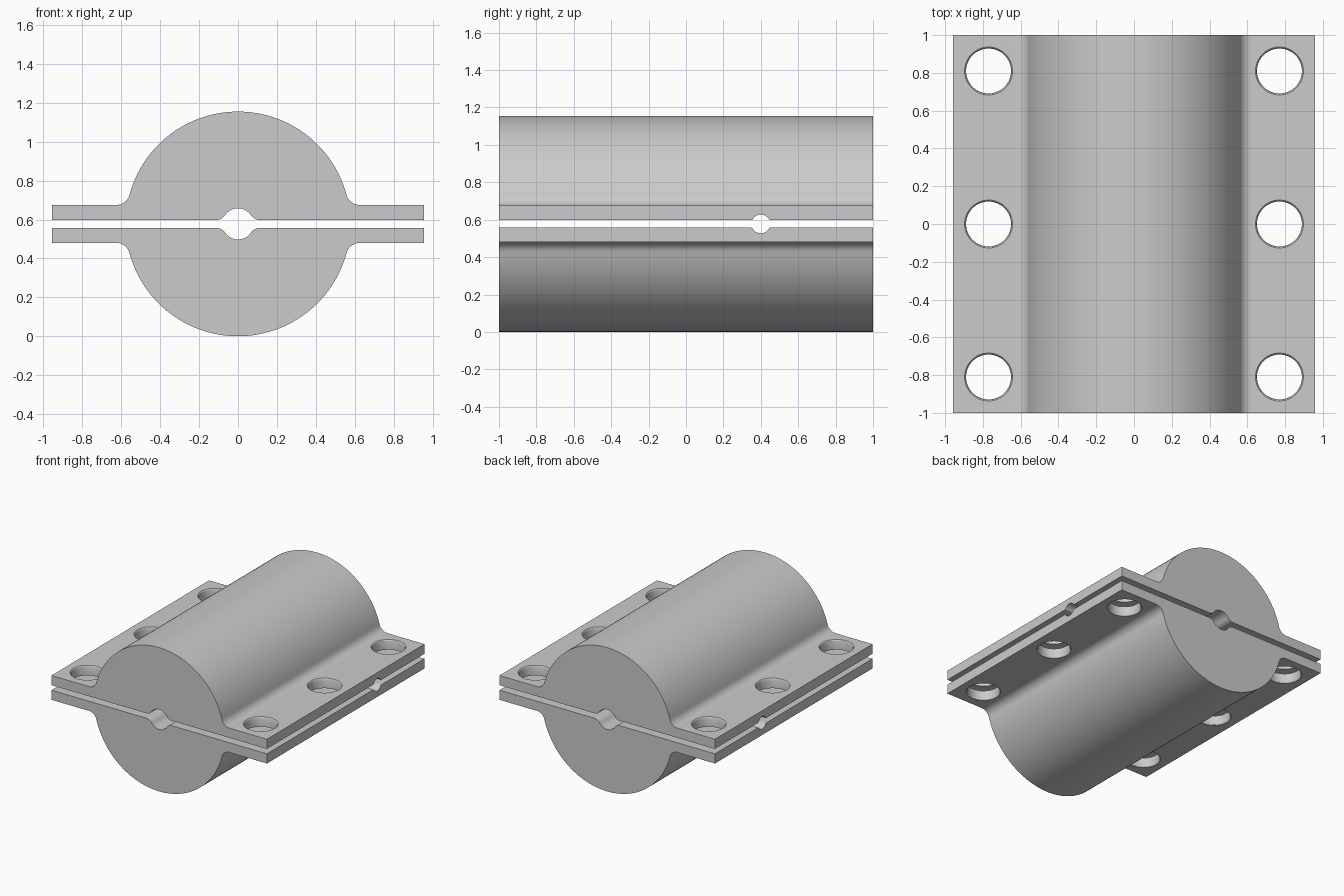
import bpy, bmesh
from math import sin, cos, pi, atan2, sqrt, radians
from mathutils import Matrix

if "Cube" in bpy.data.objects:
    bpy.data.objects.remove(bpy.data.objects["Cube"])

MID = 0.5775       # height of the split plane
GAP = 0.02         # half the gap between the shells
TOP = 0.0975       # outer face of the flange above the split plane
RADIUS = 0.5775    # body radius
WIDTH = 0.957      # half width over the flanges

grey = bpy.data.materials.new("plain grey")
grey.use_nodes = True
grey.diffuse_color = (0.6, 0.6, 0.6, 1)
grey.node_tree.nodes["Principled BSDF"].inputs["Base Color"].default_value = (0.6, 0.6, 0.6, 1)


def arc(cx, cz, r, a, b, n):
    return [(cx + r * cos(a + (b - a) * i / n), cz + r * sin(a + (b - a) * i / n))
            for i in range(n + 1)]


def blend(big, small, face):
    """Fillet centre and contact angle between a centred circle and a flat face."""
    z = face + small
    x = sqrt((big + small) ** 2 - z * z)
    return x, z, atan2(z, x)


def groove(big, small):
    """Half groove section with rounded lips, from the crown to the gap face."""
    x, z, t = blend(big, small, GAP)
    return arc(0, 0, big, pi / 2, t, 12) + arc(x, z, small, t + pi, 1.5 * pi, 8)[1:]


def mirrored(half):
    return half + [(-x, z) for x, z in reversed(half) if x > 1e-6]


def finish(name, bm):
    bmesh.ops.recalc_face_normals(bm, faces=bm.faces)
    mesh = bpy.data.meshes.new(name)
    bm.to_mesh(mesh)
    bm.free()
    obj = bpy.data.objects.new(name, mesh)
    bpy.context.collection.objects.link(obj)
    return obj


def prism(name, outline, half_length):
    """Extrude an x-z outline along y."""
    bm = bmesh.new()
    face = bm.faces.new([bm.verts.new((x, -half_length, z)) for x, z in outline])
    new = bmesh.ops.extrude_face_region(bm, geom=[face])["geom"]
    bmesh.ops.translate(bm, vec=(0, 2 * half_length, 0),
                        verts=[v for v in new if isinstance(v, bmesh.types.BMVert)])
    return finish(name, bm)


def lathe(name, profile, x, y, n=48):
    """Revolve a radius-height profile round a vertical axis."""
    bm = bmesh.new()
    rings = [[bm.verts.new((x + r * cos(2 * pi * i / n), y + r * sin(2 * pi * i / n), z))
              for i in range(n)] for r, z in profile]
    for a, b in zip(rings, rings[1:]):
        for i in range(n):
            j = (i + 1) % n
            bm.faces.new((a[i], a[j], b[j], b[i]))
    bm.faces.new(rings[0])
    bm.faces.new(rings[-1])
    return finish(name, bm)


# Upper shell: half cylinder, filleted flanges, lengthwise groove
fx, fz, t = blend(RADIUS, 0.07, TOP)
half = list(reversed(arc(0, 0, RADIUS, t, pi / 2, 40)))
half += arc(fx, fz, 0.07, t + pi, 1.5 * pi, 10)[1:]
half += [(WIDTH, TOP), (WIDTH, GAP)]
half += list(reversed(groove(0.08, 0.06)))
half[0] = (0, RADIUS)
half[-1] = (0, 0.08)
right = half
outline = right + [(-x, z) for x, z in reversed(right[1:-1])]
upper = prism("upper_shell", outline, 1.0)

# Cutters: bolt holes with eased rims, and the cross groove
cutters = []
rim = [(0.119, 0), (0.119, TOP - 0.012), (0.122, TOP - 0.004), (0.127, TOP), (0.127, TOP + 0.04)]
for x in (-0.77, 0.77):
    for y in (-0.81, 0, 0.81):
        cutters.append(lathe("hole_cutter", rim, x, y))
lip = groove(0.05, 0.01)
lip[0] = (0, 0.05)
cross = prism("cross_groove_cutter", mirrored(lip + [(lip[-1][0], 0)]), 1.1)
cross.data.transform(Matrix.Translation((0, 0.4, 0)) @ Matrix.Rotation(pi / 2, 4, 'Z'))
cutters.append(cross)

bpy.context.view_layer.objects.active = upper
for cutter in cutters:
    mod = upper.modifiers.new("cut", 'BOOLEAN')
    mod.operation = 'DIFFERENCE'
    mod.solver = 'EXACT'
    mod.object = cutter
    bpy.ops.object.modifier_apply(modifier=mod.name)
    bpy.data.objects.remove(cutter)

# Lower shell: the upper one mirrored over the split plane
lower = bpy.data.objects.new("lower_shell", upper.data.copy())
bpy.context.collection.objects.link(lower)
lower.data.transform(Matrix.Scale(-1, 4, (0, 0, 1)))
lower.data.flip_normals()

for shell in (upper, lower):
    shell.data.transform(Matrix.Translation((0, 0, MID)))
    shell.data.materials.clear()
    shell.data.materials.append(grey)
    shell.data.shade_smooth()
    shell.data.set_sharp_from_angle(angle=radians(30))
